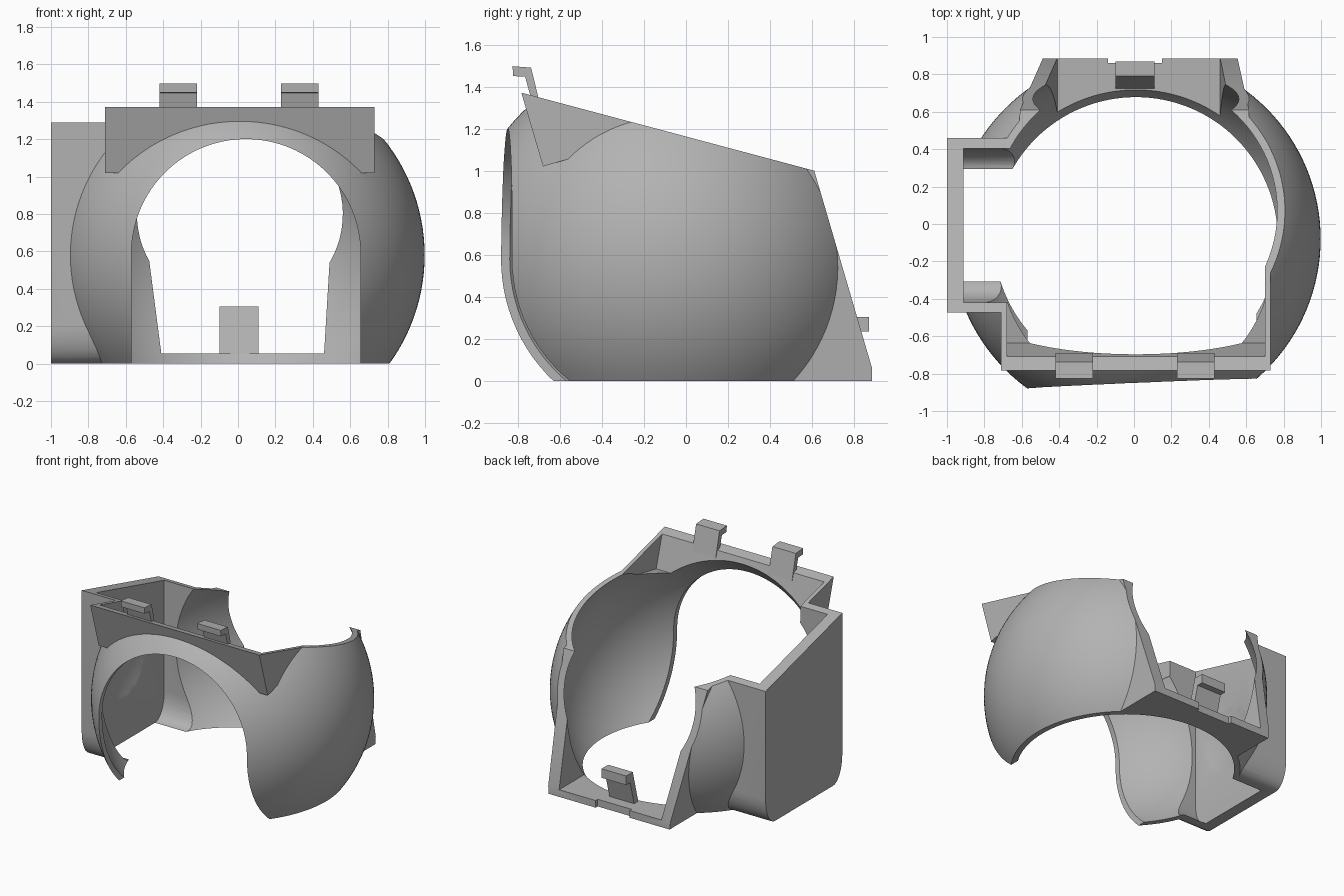
import bpy, bmesh, math
from mathutils import Vector

cube = bpy.data.objects.get("Cube")
if cube:
    bpy.data.objects.remove(cube, do_unlink=True)

grey = bpy.data.materials.new("plain grey")
grey.use_nodes = True
grey.diffuse_color = (0.45, 0.45, 0.45, 1)
grey.node_tree.nodes["Principled BSDF"].inputs["Base Color"].default_value = grey.diffuse_color

CENTRE = Vector((0.01, -0.08, 0.58))


def finish(name, bm):
    bmesh.ops.recalc_face_normals(bm, faces=bm.faces)
    mesh = bpy.data.meshes.new(name)
    bm.to_mesh(mesh)
    bm.free()
    mesh.materials.append(grey)
    obj = bpy.data.objects.new(name, mesh)
    bpy.context.collection.objects.link(obj)
    return obj


def loft(name, ring_a, ring_b):
    """Solid between two matching outlines."""
    bm = bmesh.new()
    a = [bm.verts.new(p) for p in ring_a]
    b = [bm.verts.new(p) for p in ring_b]
    bm.faces.new(a)
    bm.faces.new(b[::-1])
    for i in range(len(a)):
        j = (i + 1) % len(a)
        bm.faces.new((a[j], a[i], b[i], b[j]))
    return finish(name, bm)


def prism(name, profile, x0, x1, lean0=0.0, lean1=0.0):
    """Side profile (y, z) swept across x, with ends that may lean with height."""
    return loft(name, [(x0 + lean0 * z, y, z) for y, z in profile],
                [(x1 + lean1 * z, y, z) for y, z in profile])


def ball(name, radius):
    bm = bmesh.new()
    bmesh.ops.create_uvsphere(bm, u_segments=128, v_segments=64, radius=radius)
    bmesh.ops.translate(bm, verts=bm.verts, vec=CENTRE)
    return finish(name, bm)


def combine(target, other, operation):
    mod = target.modifiers.new("join", 'BOOLEAN')
    mod.operation, mod.solver, mod.object = operation, 'EXACT', other
    bpy.context.view_layer.objects.active = target
    bpy.ops.object.modifier_apply(modifier=mod.name)
    bpy.data.objects.remove(other, do_unlink=True)


def bay_profile(front, back, low, tuck=0.112, height=0.2, steps=8):
    """Side bay outline whose front and back walls curl in at the bottom."""
    arc = [(tuck * (1 - math.sin(t)), height * (1 - math.cos(t)))
           for t in (math.pi / 2 * i / steps for i in range(steps + 1))]
    # quarter curve, from the tucked bottom up to the straight wall
    left = [(front + d, h) for d, h in arc]
    right = [(back - d, h) for d, h in arc]
    return ([(front + tuck, low)] + left + [(front, 1.6), (back, 1.6)]
            + right[::-1] + [(back - tuck, low)])


# Outer body: sphere, side bay, front block and tapered back frame
shell = ball("shell", 0.988)
combine(shell, prism("bay", bay_profile(-0.473, 0.46, -0.1), -1.0, -0.6), 'UNION')
combine(shell, prism("block", [(-0.68, 1.02), (0.0, 1.22), (0.0, 1.55), (-0.836, 1.55)],
                     -0.71, 0.73), 'UNION')
combine(shell, prism("frame", [(0.2, -0.1), (1.1, -0.1), (1.1, 1.1), (0.2, 1.1)],
                     -0.48, 0.55, -0.13, 0.065), 'UNION')

# Trim to the floor, the sloping top and the sloping back
combine(shell, prism("trim", [(-1.5, 0), (0.885, 0), (0.885, 0.06), (0.61, 1.0),
                              (-1.5, 1.562)], -1.5, 1.5), 'INTERSECT')

# Hollow inside
combine(shell, ball("hollow", 0.955), 'DIFFERENCE')
combine(shell, prism("bay_hollow", bay_profile(-0.42, 0.405, -0.2), -0.912, -0.55), 'DIFFERENCE')
combine(shell, prism("block_hollow", [(-0.637, 1.11), (0.1, 1.25), (0.1, 1.7), (-0.814, 1.7)],
                     -0.68, 0.70), 'DIFFERENCE')
combine(shell, prism("frame_hollow", [(0.2, 0.055), (1.2, 0.055), (1.2, 0.9), (0.2, 0.9)],
                     -0.403, 0.457, -0.13, 0.06), 'DIFFERENCE')

# Arched front opening
arch = [(0.655, -0.3)] + [(0.0425 + 0.6125 * math.cos(t), 0.588 + 0.6125 * math.sin(t))
                          for t in (math.pi * i / 64 for i in range(65))] + [(-0.57, -0.3)]
combine(shell, loft("arch", [(x, -1.6, z) for x, z in arch],
                    [(x, -0.2, z) for x, z in arch]), 'DIFFERENCE')

# Notch in the rear sill
combine(shell, prism("notch", [(0.86, -0.2), (1.2, -0.2), (1.2, 0.2), (0.86, 0.2)],
                     -0.14, 0.15), 'DIFFERENCE')

bpy.ops.object.select_all(action='DESELECT')
shell.select_set(True)
bpy.context.view_layer.objects.active = shell
bpy.ops.object.shade_smooth_by_angle(angle=math.radians(25))

# Hooked clips: two on the front block, one on the rear sill
front_hook = [(-0.69, 1.30), (-0.737, 1.49), (-0.825, 1.497), (-0.822, 1.45),
              (-0.765, 1.447), (-0.725, 1.30)]
for side, x in (("right", -0.42), ("left", 0.23)):
    prism("front_clip_" + side, front_hook, x, x + 0.2)
prism("rear_clip", [(0.72, 0.04), (0.79, 0.305), (0.87, 0.305), (0.87, 0.235),
                    (0.822, 0.235), (0.77, 0.04)], -0.10, 0.11)
